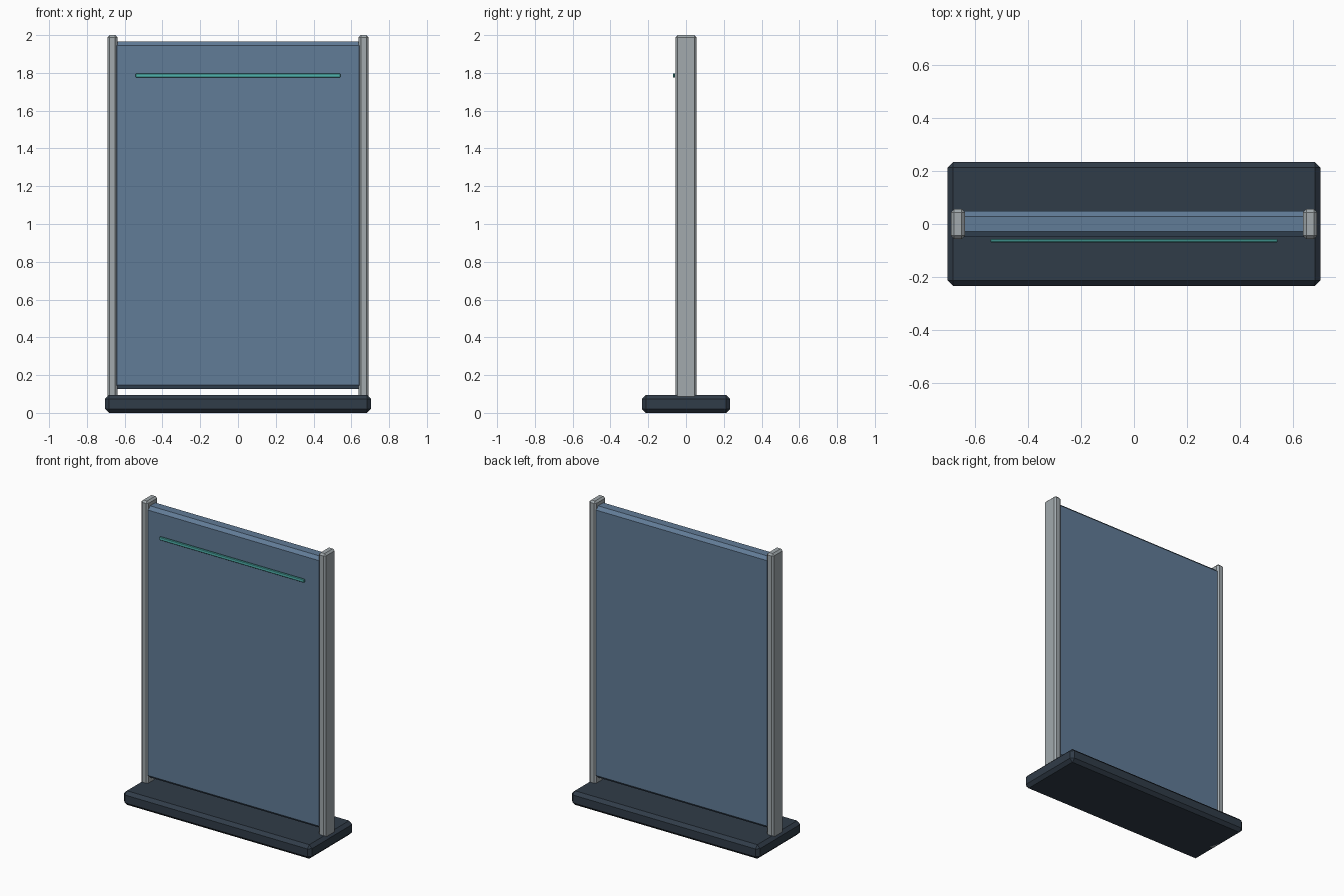
import bpy

if "Cube" in bpy.data.objects:
    bpy.data.objects.remove(bpy.data.objects["Cube"])


def material(name, rgb):
    m = bpy.data.materials.new(name)
    m.diffuse_color = (*rgb, 1)
    m.use_nodes = True
    m.node_tree.nodes["Principled BSDF"].inputs["Base Color"].default_value = m.diffuse_color
    return m


def chamfered_box(name, low, high, bevel, mat=None):
    """Box between two corners with a single flat chamfer on every edge."""
    bpy.ops.mesh.primitive_cube_add(
        size=1, location=[(a + b) / 2 for a, b in zip(low, high)])
    ob = bpy.context.object
    ob.name = name
    ob.scale = [b - a for a, b in zip(low, high)]
    bpy.ops.object.transform_apply(location=False, rotation=False, scale=True)
    mod = ob.modifiers.new("chamfer", "BEVEL")
    mod.width = bevel
    mod.segments = 1
    if mat:
        ob.data.materials.append(mat)
    return ob


dark = material("dark_base", (0.03, 0.045, 0.065))
blue = material("blue_panel", (0.12, 0.2, 0.31))
teal = material("teal_accent", (0.08, 0.45, 0.42))
metal = material("grey_metal", (0.36, 0.4, 0.42))

# Foot plate
chamfered_box("base", (-0.704, -0.234, 0), (0.704, 0.234, 0.095), 0.021, dark)

# Side posts, running through the base to the floor
for side, s in (("left", -1), ("right", 1)):
    x = s * 0.665
    chamfered_box(side + "_post", (x - 0.0265, -0.056, 0),
                  (x + 0.0265, 0.056, 2.0), 0.012, metal)

# Screen panel held between the posts
chamfered_box("panel", (-0.662, -0.049, 0.126), (0.662, 0.049, 1.965), 0.021, blue)

# Thin accent strip just in front of the panel
chamfered_box("accent_strip", (-0.542, -0.07, 1.775), (0.542, -0.057, 1.797), 0.003, teal)
